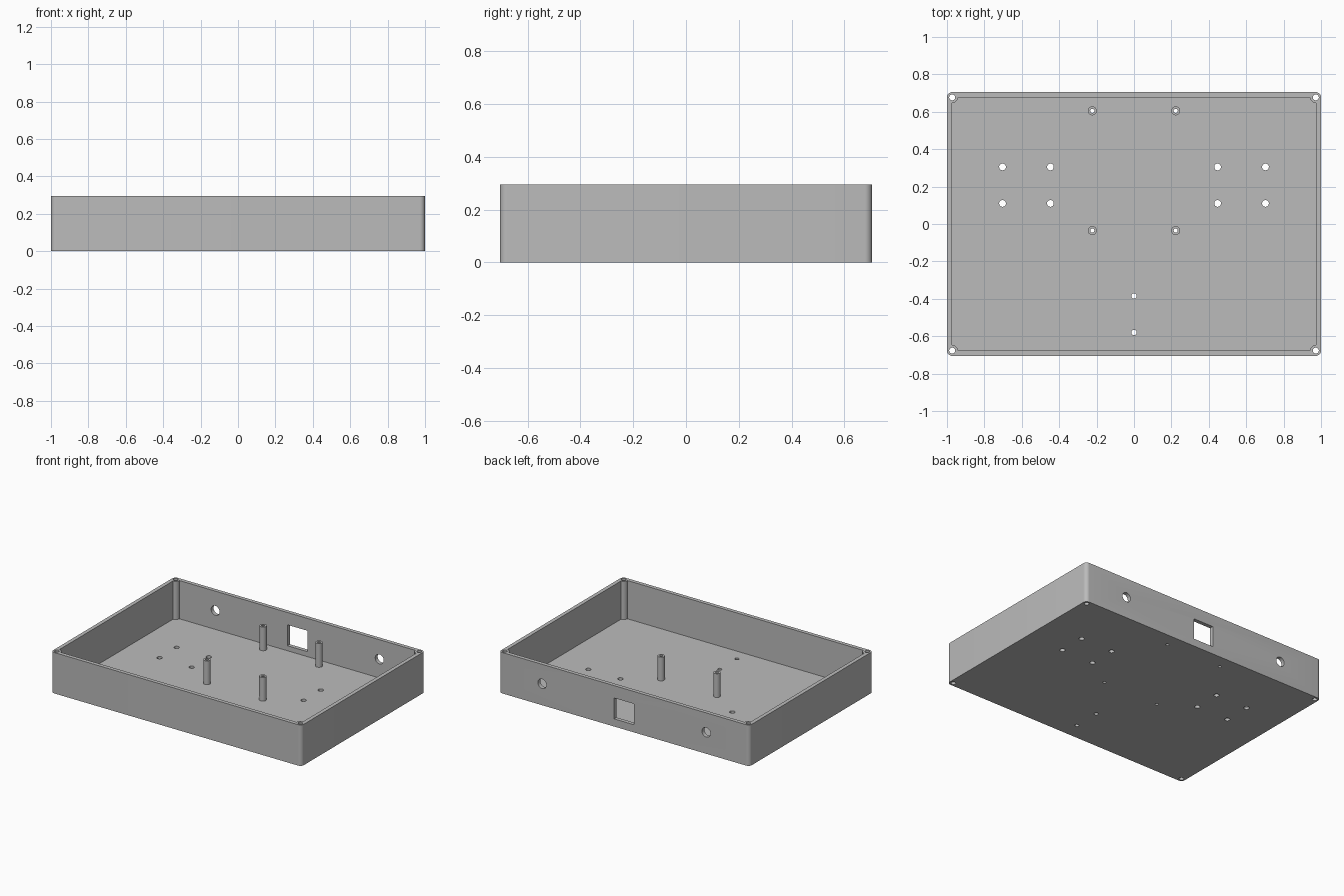
import bpy, bmesh
from math import sin, cos, pi, radians

if "Cube" in bpy.data.objects:
    bpy.data.objects.remove(bpy.data.objects["Cube"])

HX, HY, HEIGHT = 1.0, 0.705, 0.295
WALL, FLOOR, BOSS = 0.028, 0.019, 0.03
POST_TOP = 0.19
IX, IY = HX - WALL, HY - WALL
CORNERS = [(1, 1), (-1, 1), (-1, -1), (1, -1)]

grey = bpy.data.materials.new("plain grey")
grey.use_nodes = True
colour = (0.5, 0.5, 0.5, 1)
grey.diffuse_color = colour
grey.node_tree.nodes["Principled BSDF"].inputs["Base Color"].default_value = colour


def arc(cx, cy, r, start, end, steps):
    return [(cx + r * cos(start + (end - start) * i / steps),
             cy + r * sin(start + (end - start) * i / steps)) for i in range(steps + 1)]


def circle(cx, cy, r, steps=32):
    return arc(cx, cy, r, 0, 2 * pi, steps)[:-1]


def prism(name, outlines, low, high, along_y=False):
    """Extrude closed outlines along z, or along y for wall openings."""
    bm = bmesh.new()
    for points in outlines:
        verts = [bm.verts.new((a, low, b) if along_y else (a, b, low)) for a, b in points]
        face = bm.faces.new(verts)
        out = bmesh.ops.extrude_face_region(bm, geom=[face])
        moved = [v for v in out["geom"] if isinstance(v, bmesh.types.BMVert)]
        step = high - low
        bmesh.ops.translate(bm, verts=moved, vec=(0, step, 0) if along_y else (0, 0, step))
    bmesh.ops.recalc_face_normals(bm, faces=bm.faces)
    mesh = bpy.data.meshes.new(name)
    bm.to_mesh(mesh)
    bm.free()
    mesh.materials.append(grey)
    obj = bpy.data.objects.new(name, mesh)
    bpy.context.collection.objects.link(obj)
    return obj


def select(obj):
    bpy.ops.object.select_all(action="DESELECT")
    obj.select_set(True)
    bpy.context.view_layer.objects.active = obj


def cut(obj, cutter):
    select(obj)
    mod = obj.modifiers.new("cut", "BOOLEAN")
    mod.operation, mod.solver, mod.object = "DIFFERENCE", "EXACT", cutter
    bpy.ops.object.modifier_apply(modifier=mod.name)


# Outer body with rounded corners; cavity scooped around the corner bosses
outer, cavity = [], []
for i, (sx, sy) in enumerate(CORNERS):
    turn = i * pi / 2
    outer += arc(sx * IX, sy * IY, WALL, turn, turn + pi / 2, 8)
    cavity += arc(sx * IX, sy * IY, BOSS, turn + 3 * pi / 2, turn + pi, 10)
tray = prism("tray", [outer], 0, HEIGHT)

# Standoff posts
post_spots = [(x, y) for x in (-0.223, 0.223) for y in (-0.035, 0.605)]
posts = [prism("standoff_post", [circle(x, y, 0.024)], FLOOR, POST_TOP)
         for x, y in post_spots]

# Holes: corner screws, posts, two sets of four, and a central pair
holes = [circle(sx * IX, sy * IY, 0.016) for sx, sy in CORNERS]
holes += [circle(x, y, 0.011) for x, y in post_spots]
holes += [circle(s * x, y, 0.018) for s in (-1, 1) for x in (0.447, 0.703)
          for y in (0.11, 0.305)]
holes += [circle(0, y, 0.014) for y in (-0.385, -0.58)]

# Back wall openings: square window between two round ports
window = [(-0.08, 0.055), (0.08, 0.055), (0.08, 0.206), (-0.08, 0.206)]
openings = [window] + [circle(s * 0.655, 0.155, 0.034) for s in (-1, 1)]

cutters = [prism("cavity_cutter", [cavity], FLOOR, HEIGHT + 0.1),
           prism("hole_cutter", holes, -0.1, HEIGHT + 0.1),
           prism("opening_cutter", openings, IY - 0.1, HY + 0.1, along_y=True)]
for cutter in cutters:
    cut(tray, cutter)
for post in posts:
    cut(post, cutters[1])
for cutter in cutters:
    bpy.data.objects.remove(cutter)

for obj in [tray] + posts:
    select(obj)
    bpy.ops.object.shade_smooth_by_angle(angle=radians(30))
